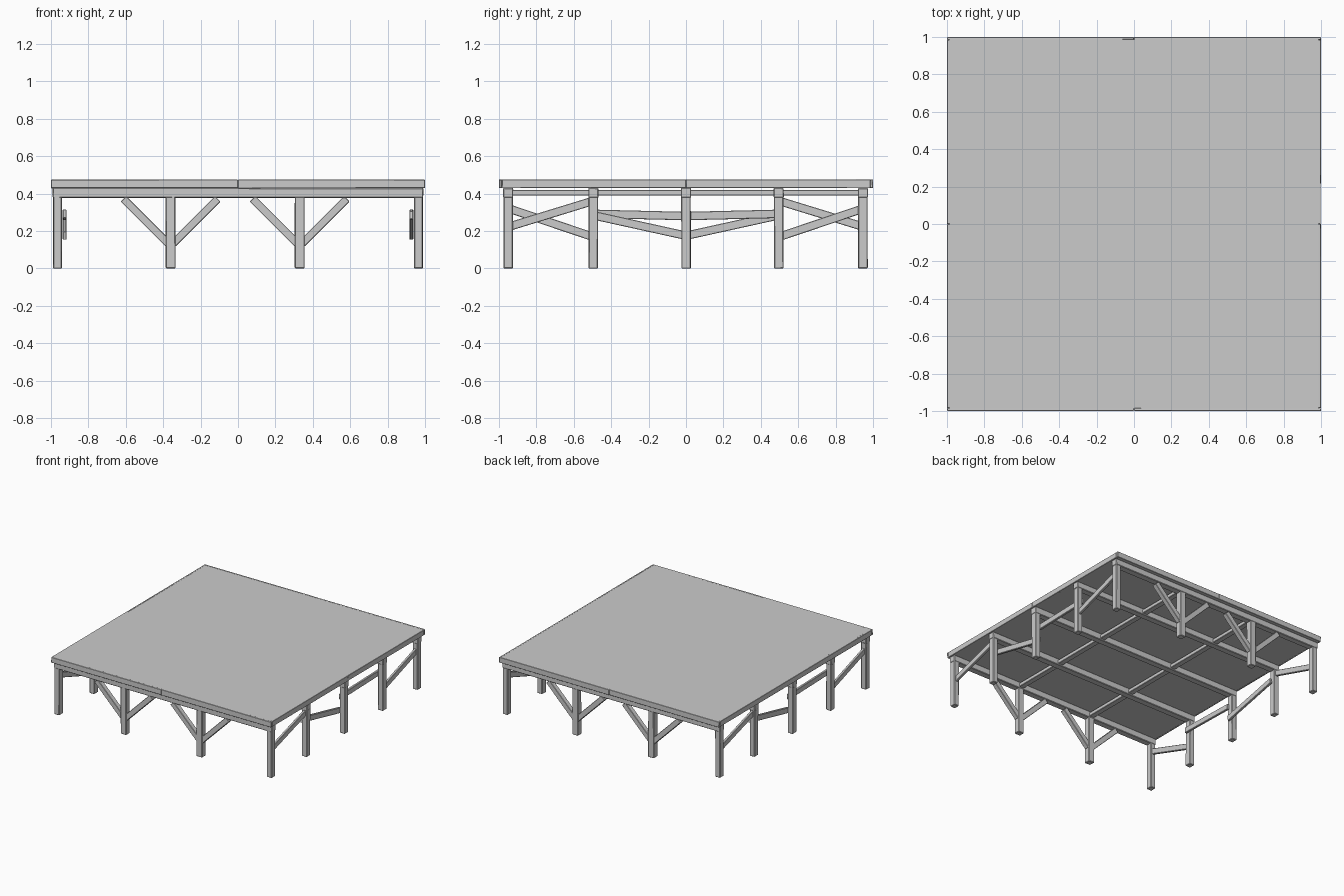
import bpy
import math
import random
from mathutils import Vector

random.seed(4)

cube = bpy.data.objects.get("Cube")
if cube:
    bpy.data.objects.remove(cube, do_unlink=True)

wood = bpy.data.materials.new("plain grey")
wood.use_nodes = True
GREY = (0.6, 0.6, 0.6, 1)
wood.diffuse_color = GREY
wood.node_tree.nodes["Principled BSDF"].inputs["Base Color"].default_value = GREY


def block(name, centre, size, pitch=(0, 0, 0), bevel=0.004, wear=0.0):
    """Timber with chamfered edges and slightly worn corners."""
    bpy.ops.mesh.primitive_cube_add(size=1, location=centre, rotation=pitch)
    ob = bpy.context.object
    ob.name = name
    ob.data.materials.append(wood)
    for v in ob.data.vertices:
        for i in range(3):
            v.co[i] = v.co[i] * size[i] + random.uniform(-wear, wear)
    if bevel:
        mod = ob.modifiers.new("chamfer", 'BEVEL')
        mod.width = bevel
        mod.segments = 1
    return ob


def brace(name, a, b, depth, thick):
    """Board from a to b, lying in a vertical plane along x or y."""
    a, b = Vector(a), Vector(b)
    d = b - a
    mid = (a + b) / 2
    if abs(d.x) > abs(d.y):
        return block(name, mid, (d.length, thick, depth),
                     (0, -math.atan2(d.z, d.x), 0), 0.003)
    return block(name, mid, (thick, d.length, depth),
                 (math.atan2(d.z, d.y), 0, 0), 0.003)


ROWS = (-0.95, -0.495, 0, 0.495, 0.945)
MIDDLE = (-0.36, 0.33)
SIDE = 0.965

# Deck slab with two edge boards on every side
block("deck", (0, 0, 0.452), (1.974, 1.974, 0.044), bevel=0)
for s, word in ((-1, "low"), (1, "high")):
    for half in (-0.5, 0.5):
        block("edge_board_x_" + word, (half, s * 0.992, 0.452),
              (0.998, 0.014, 0.045), bevel=0.002, wear=0.001)
        block("edge_board_y_" + word, (s * 0.992, half * 0.985, 0.452),
              (0.014, 0.983, 0.045), bevel=0.002, wear=0.001)

# Cross beams and the two joists between them
for y in ROWS:
    block("cross_beam", (0, y, 0.404), (1.98, 0.054, 0.052), wear=0.001)
for x in MIDDLE:
    block("joist", (x, 0, 0.404), (0.045, 1.9, 0.03), bevel=0.003)

# Posts along both sides and in the middle of the front and back
for y in ROWS:
    for s in (-1, 1):
        block("side_post", (s * SIDE, y, 0.192), (0.045, 0.05, 0.384), wear=0.001)
for y in (ROWS[0], ROWS[-1]):
    for x in MIDDLE:
        block("middle_post", (x, y, 0.192), (0.052, 0.05, 0.384), wear=0.001)
        # Diagonal struts spreading up to the beam
        for s in (-1, 1):
            brace("strut", (x + s * 0.012, y, 0.132), (x + s * 0.252, y, 0.372),
                  0.042, 0.04)

# Side braces: (y and z of each end, distance from the centre line)
BRACES = (
    ((-0.94, 0.225), (-0.5, 0.36), SIDE),
    ((-0.5, 0.285), (0.0, 0.175), 0.927),
    ((0.0, 0.28), (0.5, 0.292), 0.927),
    ((0.5, 0.17), (0.94, 0.318), SIDE),
)
for s in (-1, 1):
    for (y1, z1), (y2, z2), x in BRACES:
        ends = sorted([(s * x, s * y1, z1), (s * x, s * y2, z2)],
                      key=lambda p: p[1])
        brace("side_brace", ends[0], ends[1], 0.045, 0.02)
